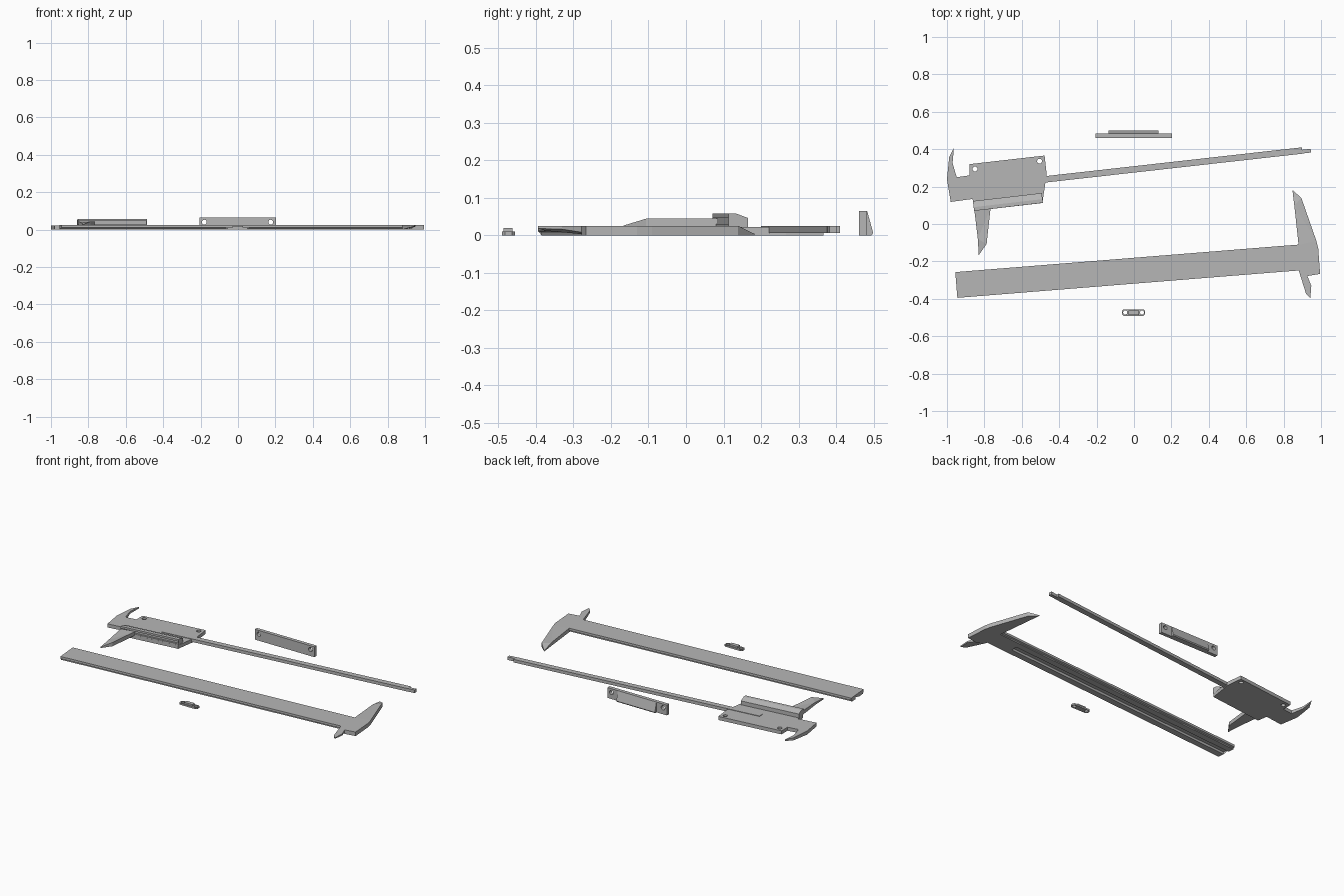
import bpy, bmesh, math
from mathutils import Vector

if "Cube" in bpy.data.objects:
    bpy.data.objects.remove(bpy.data.objects["Cube"])

mat = bpy.data.materials.new("grey plastic")
mat.diffuse_color = (0.47, 0.47, 0.47, 1)
mat.use_nodes = True
mat.node_tree.nodes["Principled BSDF"].inputs["Base Color"].default_value = mat.diffuse_color


def finish(name, bm):
    bmesh.ops.recalc_face_normals(bm, faces=bm.faces)
    me = bpy.data.meshes.new(name)
    bm.to_mesh(me)
    bm.free()
    ob = bpy.data.objects.new(name, me)
    bpy.context.collection.objects.link(ob)
    me.materials.append(mat)
    return ob


def loft(name, a, b):
    """Closed solid between two matching loops."""
    bm = bmesh.new()
    va = [bm.verts.new(p) for p in a]
    vb = [bm.verts.new(p) for p in b]
    caps = [bm.faces.new(va), bm.faces.new(vb)]
    for i in range(len(va)):
        j = (i + 1) % len(va)
        bm.faces.new((va[i], va[j], vb[j], vb[i]))
    bmesh.ops.triangulate(bm, faces=caps)
    return finish(name, bm)


def plate(name, pts, z0, z1):
    """Outline extruded in z; a point may carry its own bottom and top."""
    lo = [(p[0], p[1], p[2] if len(p) > 2 else z0) for p in pts]
    hi = [(p[0], p[1], p[3] if len(p) > 2 else z1) for p in pts]
    return loft(name, lo, hi)


def bar(name, profile, p, q):
    """Cross-section (sideways, z) swept from p to q."""
    p, q = Vector(p), Vector(q)
    u = (q - p).normalized()
    n = Vector((-u.y, u.x))
    ring = lambda c: [(c.x + n.x * s, c.y + n.y * s, z) for s, z in profile]
    return loft(name, ring(p), ring(q))


def drill(ob, centres, r, axis="Z"):
    for c in centres:
        rot = (math.pi / 2, 0, 0) if axis == "Y" else (0, 0, 0)
        bpy.ops.mesh.primitive_cylinder_add(vertices=24, radius=r, depth=0.2, location=c, rotation=rot)
        cut = bpy.context.object
        cut.name = "hole_cutter"
        cut.hide_render = True
        cut.hide_set(True)
        m = ob.modifiers.new("hole", "BOOLEAN")
        m.object, m.operation, m.solver = cut, "DIFFERENCE", "EXACT"


# main beam: stepped sides, rod groove underneath
W = 0.069
side = [(W, 0.011), (W, 0.025), (-W, 0.025), (-W, 0.011), (-W + 0.01, 0.007), (-W + 0.01, 0)]
groove = [(-0.02, 0), (-0.02, 0.015), (0.02, 0.015), (0.02, 0)]
end = [(W - 0.01, 0), (W - 0.01, 0.007)]
bar("beam", side + groove + end, (-0.95, -0.326), (0.72, -0.192))
bar("beam_head", side + end, (0.72, -0.192), (0.885, -0.179))

# fixed jaws at the right end of the beam
plate("fixed_jaw_root", [(0.88, -0.246), (0.927, -0.278), (0.995, -0.267), (0.985, -0.13),
                         (0.975, -0.09), (0.88, -0.112)], 0, 0.025)
plate("fixed_long_jaw", [(0.88, -0.112), (0.975, -0.09), (0.895, 0.139),
                         (0.847, 0.182, 0, 0.004), (0.857, 0.1, 0, 0.02)], 0, 0.025)
plate("fixed_short_jaw", [(0.88, -0.246), (0.92, -0.374, 0.012, 0.025), (0.943, -0.395, 0.018, 0.025),
                          (0.948, -0.33, 0.016, 0.025), (0.927, -0.278, 0.008, 0.025)], 0, 0.025)

# slider back plate with two screw holes
slider = plate("slider_plate", [(-0.88, 0.32), (-0.88, 0.26), (-0.948, 0.25), (-1.0, 0.24),
                                (-0.98, 0.118), (-0.863, 0.134), (-0.853, 0.07),
                                (-0.49, 0.112), (-0.467, 0.267), (-0.478, 0.366)], 0, 0.022)
drill(slider, [(-0.85, 0.294, 0), (-0.505, 0.336, 0)], 0.013)
plate("slider_short_jaw", [(-1.0, 0.24), (-0.948, 0.25), (-0.97, 0.326, 0.008, 0.022),
                           (-0.963, 0.406, 0.014, 0.022), (-0.988, 0.358, 0.006, 0.022)], 0, 0.022)
# long jaw standing one plate higher
plate("slider_long_jaw", [(-0.853, 0.07), (-0.835, -0.08, 0.02, 0.036), (-0.83, -0.166, 0.02, 0.026),
                          (-0.788, -0.107), (-0.767, 0.085)], 0.02, 0.044)
# guide rail with an outer slot and a sloped inner lip
bar("guide_rail", [(0, 0.022), (0, 0.03), (0.012, 0.03), (0.012, 0.046), (0, 0.046), (0, 0.058),
                   (0.02, 0.058), (0.053, 0.046), (0.053, 0.022)], (-0.855, 0.07), (-0.487, 0.113))

# depth rod lying in the slider, with a narrow tip
flat = lambda a, b: [(a, 0.006), (a, 0.025), (b, 0.025), (b, 0.006)]
bar("depth_rod", flat(-0.017, 0.017), (-0.668, 0.217), (0.9, 0.393))
bar("depth_rod_tip", flat(-0.016, 0.004), (0.9, 0.393), (0.945, 0.398))

# screw-on retaining strip, standing upright
tabs = plate("strip_tabs", [(-0.207, 0.461), (0.202, 0.461), (0.202, 0.483), (-0.207, 0.483)], 0, 0.064)
drill(tabs, [(-0.18, 0.47, 0.04), (0.175, 0.47, 0.04)], 0.013, "Y")
wedge = [(0.48, 0), (0.495, 0), (0.499, 0.006), (0.483, 0.064), (0.48, 0.064)]
loft("strip_wedge", [(-0.135, y, z) for y, z in wedge], [(0.13, y, z) for y, z in wedge])

# small thumb clip with two holes
xs, ys, c = (-0.064, 0.059), (-0.491, -0.456), 0.008
clip = plate("clip_base", [(xs[0] + c, ys[0]), (xs[1] - c, ys[0]), (xs[1], ys[0] + c), (xs[1], ys[1] - c),
                           (xs[1] - c, ys[1]), (xs[0] + c, ys[1]), (xs[0], ys[1] - c), (xs[0], ys[0] + c)], 0, 0.01)
drill(clip, [(-0.047, -0.473, 0), (0.043, -0.473, 0)], 0.011)
plate("clip_bar", [(-0.03, -0.486), (0.026, -0.486), (0.026, -0.462), (-0.03, -0.462)], 0.009, 0.02)
